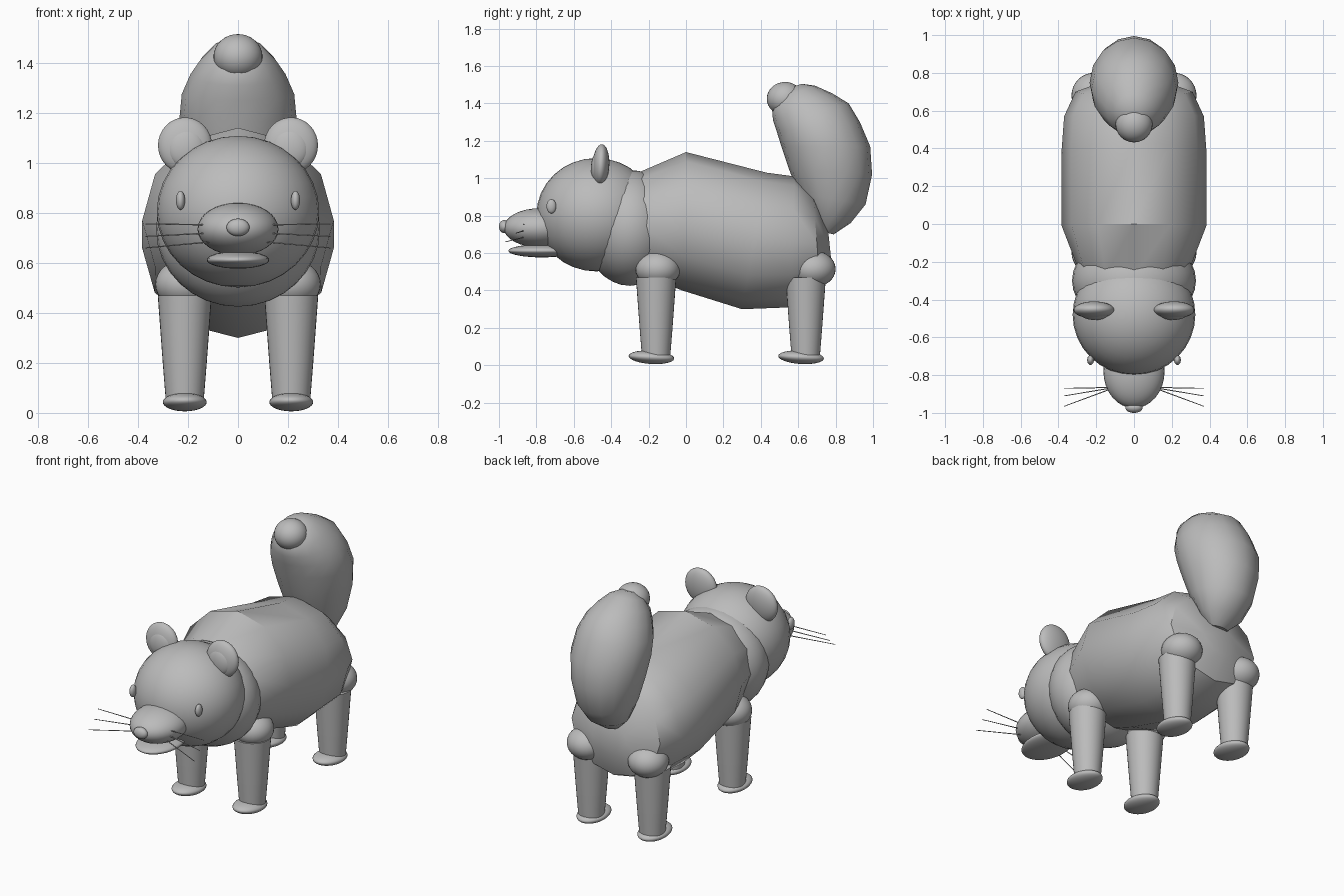
import bpy, bmesh, math
from mathutils import Vector

cube = bpy.data.objects.get("Cube")
if cube:
    bpy.data.objects.remove(cube, do_unlink=True)

GREY = (0.5, 0.5, 0.5, 1)
grey = bpy.data.materials.new("plain_grey")
grey.use_nodes = True
grey.diffuse_color = GREY
grey.node_tree.nodes["Principled BSDF"].inputs["Base Color"].default_value = GREY


def finish(obj, name, angle=40):
    obj.name = name
    obj.data.materials.append(grey)
    bpy.ops.object.select_all(action='DESELECT')
    obj.select_set(True)
    bpy.context.view_layer.objects.active = obj
    bpy.ops.object.shade_smooth_by_angle(angle=math.radians(angle))
    return obj


def ball(name, loc, radii, tilt=0):
    bpy.ops.mesh.primitive_uv_sphere_add(segments=32, ring_count=16, location=loc,
                                         rotation=(tilt, 0, 0))
    obj = bpy.context.object
    obj.scale = radii
    return finish(obj, name)


def rod(name, start, end, r1, r2, sides=32):
    a, b = Vector(start), Vector(end)
    bpy.ops.mesh.primitive_cone_add(vertices=sides, radius1=r1, radius2=r2,
                                    depth=(b - a).length, location=(a + b) / 2)
    obj = bpy.context.object
    obj.rotation_euler = (b - a).to_track_quat('Z', 'Y').to_euler()
    return finish(obj, name)


def loft(name, rings, sides, angle):
    """Skin elliptical rings given as (top y, top z, bottom y, bottom z, half width)."""
    bm = bmesh.new()
    loops = []
    for ty, tz, by, bz, rx in rings:
        top, bottom = Vector((0, ty, tz)), Vector((0, by, bz))
        mid, up = (top + bottom) / 2, (top - bottom) / 2
        loop = []
        for i in range(sides):
            t = math.tau * i / sides
            loop.append(bm.verts.new(mid + up * math.cos(t) + Vector((rx * math.sin(t), 0, 0))))
        loops.append(loop)
    for a, b in zip(loops, loops[1:]):
        for i in range(sides):
            j = (i + 1) % sides
            bm.faces.new((a[i], a[j], b[j], b[i]))
    bm.faces.new(loops[0])
    bm.faces.new(loops[-1])
    bmesh.ops.recalc_face_normals(bm, faces=bm.faces)
    mesh = bpy.data.meshes.new(name)
    bm.to_mesh(mesh)
    bm.free()
    obj = bpy.data.objects.new(name, mesh)
    bpy.context.collection.objects.link(obj)
    return finish(obj, name, angle)


# Faceted body, front to back
loft("body", [
    (-0.28, 1.02, -0.17, 0.46, 0.30),
    (0.00, 1.14, -0.02, 0.40, 0.383),
    (0.43, 1.03, 0.30, 0.30, 0.385),
    (0.58, 1.01, 0.56, 0.31, 0.37),
    (0.68, 0.92, 0.72, 0.38, 0.31),
    (0.76, 0.72, 0.78, 0.53, 0.12)], 12, 35)

# Bushy curled tail, root to tip: front edge then back edge
loft("tail", [
    (0.71, 0.72, 0.79, 0.70, 0.06),
    (0.67, 0.79, 0.88, 0.76, 0.13),
    (0.60, 0.92, 0.96, 0.86, 0.18),
    (0.55, 1.05, 0.995, 1.02, 0.215),
    (0.51, 1.17, 0.985, 1.17, 0.235),
    (0.485, 1.25, 0.93, 1.30, 0.225),
    (0.465, 1.31, 0.87, 1.40, 0.19),
    (0.46, 1.37, 0.78, 1.455, 0.15),
    (0.49, 1.43, 0.69, 1.495, 0.10),
    (0.54, 1.48, 0.62, 1.505, 0.04)], 16, 40)
ball("tail_tip", (0, 0.53, 1.425), (0.098, 0.098, 0.09))

# Neck, head and muzzle
ball("neck", (0, -0.30, 0.735), (0.328, 0.25, 0.31))
ball("head", (0, -0.48, 0.805), (0.325, 0.32, 0.303))
ball("muzzle", (0, -0.78, 0.735), (0.162, 0.195, 0.105))
ball("lower_jaw", (0, -0.77, 0.612), (0.125, 0.18, 0.035))
ball("nose", (0, -0.972, 0.742), (0.046, 0.028, 0.035))

for side, s in (("left", 1), ("right", -1)):
    # Face details
    ball(side + "_eye", (s * 0.23, -0.72, 0.85), (0.018, 0.026, 0.038))
    ball(side + "_ear", (s * 0.212, -0.455, 1.07), (0.108, 0.045, 0.112), -0.05)
    ball(side + "_inner_ear", (s * 0.208, -0.475, 1.06), (0.076, 0.033, 0.08), -0.05)
    for i, (z1, z2, y2) in enumerate(((0.752, 0.756, -0.87), (0.72, 0.706, -0.91),
                                      (0.685, 0.66, -0.965))):
        rod(f"{side}_whisker_{i + 1}", (s * 0.10, -0.865, z1), (s * 0.37, y2, z2),
            0.003, 0.002, 8)
    # Legs
    for end, y, joint_y in (("front", -0.16, -0.15), ("hind", 0.64, 0.68)):
        leg, x = f"{side}_{end}", s * 0.213
        ball(leg + "_joint", (x, joint_y, 0.515), (0.118, 0.12, 0.098))
        rod(leg + "_upper_leg", (x, y, 0.20), (x, y, 0.47), 0.088, 0.108)
        rod(leg + "_lower_leg", (x, y, 0.05), (x, y, 0.20), 0.076, 0.088)
        ball(leg + "_paw", (x, y - 0.025, 0.043), (0.088, 0.122, 0.036), -0.06)
